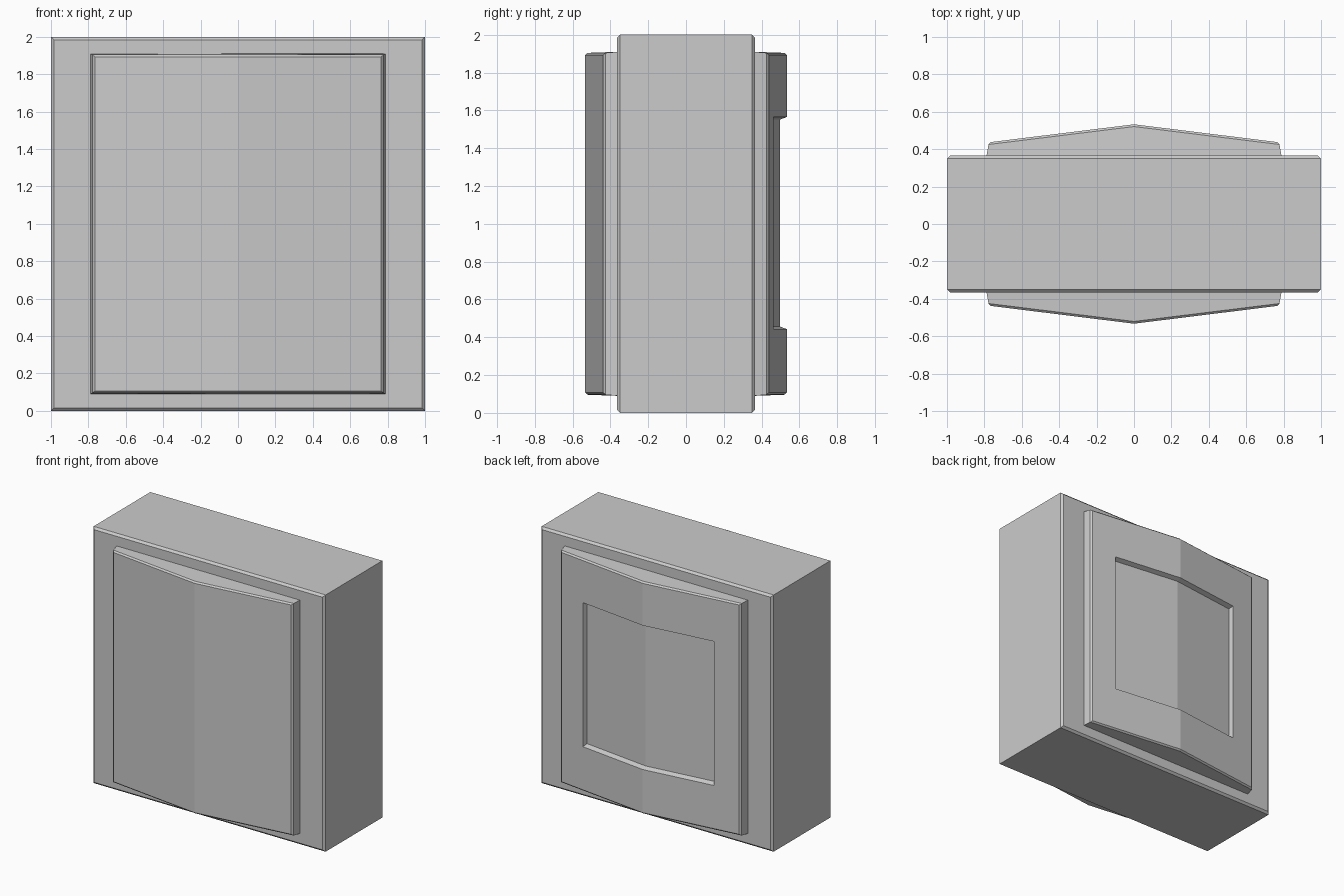
import bpy
import bmesh

if "Cube" in bpy.data.objects:
    bpy.data.objects.remove(bpy.data.objects["Cube"])


def loft(name, rings, side=1):
    """Skin six-point rings (half_x, z0, z1, y_edge, y_mid) stacked along y."""
    bm = bmesh.new()
    loops = []
    for hx, z0, z1, ye, ym in rings:
        pts = [(-hx, ye, z0), (0, ym, z0), (hx, ye, z0),
               (hx, ye, z1), (0, ym, z1), (-hx, ye, z1)]
        loops.append([bm.verts.new((x, y * side, z)) for x, y, z in pts])
    for a, b in zip(loops, loops[1:]):
        for i in range(6):
            j = (i + 1) % 6
            bm.faces.new((a[i], a[j], b[j], b[i]))
    for r in (loops[0], loops[-1]):
        bm.faces.new((r[0], r[1], r[4], r[5]))
        bm.faces.new((r[1], r[2], r[3], r[4]))
    bmesh.ops.recalc_face_normals(bm, faces=bm.faces)
    mesh = bpy.data.meshes.new(name)
    bm.to_mesh(mesh)
    bm.free()
    obj = bpy.data.objects.new(name, mesh)
    bpy.context.collection.objects.link(obj)
    return obj


# Main box with chamfered front and back rims
D, C = 0.365, 0.016
loft("body", [
    (1 - C, C, 2 - C, -D, -D),
    (1, 0, 2, -D + C, -D + C),
    (1, 0, 2, D - C, D - C),
    (1 - C, C, 2 - C, D, D),
])

# Raised panel with a vertical centre ridge, shared by both sides
PEAK, SLOPE = 0.533, 0.124


def ridge(hx, z0, z1, peak):
    return (hx, z0, z1, peak - SLOPE * hx, peak)


panel = [
    (0.79, 0.09, 1.91, 0.355, 0.355),
    (0.778, 0.096, 1.904, 0.425, 0.521),
    ridge(0.765, 0.107, 1.893, PEAK),
]
loft("front_panel", panel, -1)

# Back panel carries a shallow recess with sloped walls
recess = [
    ridge(0.565, 0.443, 1.565, PEAK),
    ridge(0.553, 0.457, 1.551, PEAK - 0.036),
]
loft("back_panel", panel + recess, 1)
